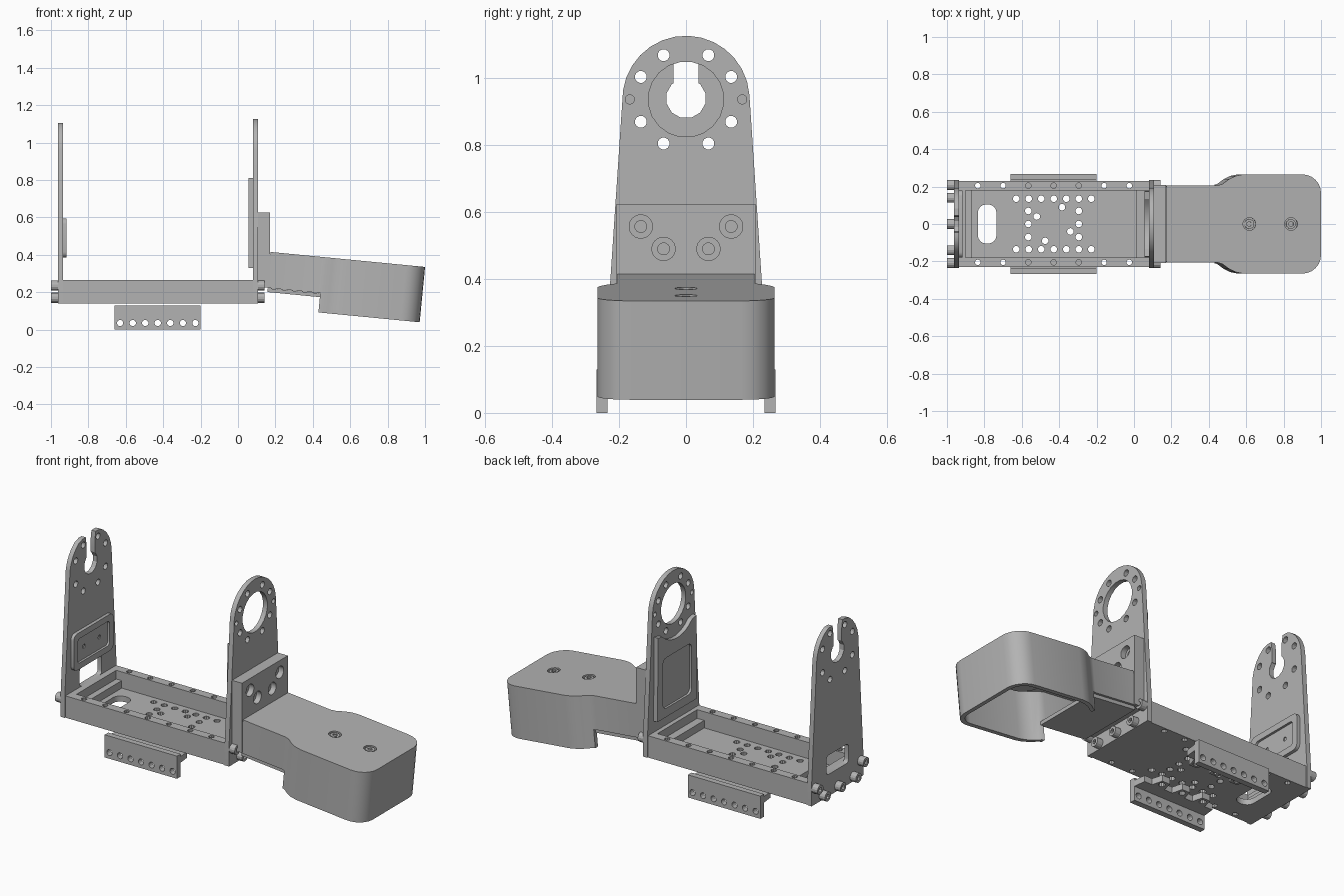
import bpy, bmesh
from math import sin, cos, pi, radians

if "Cube" in bpy.data.objects:
    bpy.data.objects.remove(bpy.data.objects["Cube"])

grey = bpy.data.materials.new("machined_grey")
grey.use_nodes = True
grey.diffuse_color = (0.45, 0.45, 0.45, 1)
grey.node_tree.nodes["Principled BSDF"].inputs["Base Color"].default_value = (0.45, 0.45, 0.45, 1)

# axis -> how a 2D outline point and a depth become a 3D point
PLACE = {"x": lambda p, d: (d, p[0], p[1]),
         "y": lambda p, d: (p[0], d, p[1]),
         "z": lambda p, d: (p[0], p[1], d)}


def solid(name, *prisms):
    """One object from prisms given as (outline, axis, low, high)."""
    bm = bmesh.new()
    for pts, axis, lo, hi in prisms:
        low = [bm.verts.new(PLACE[axis](p, lo)) for p in pts]
        high = [bm.verts.new(PLACE[axis](p, hi)) for p in pts]
        bm.faces.new(low)
        bm.faces.new(high)
        for i in range(len(pts)):
            j = (i + 1) % len(pts)
            bm.faces.new((low[i], low[j], high[j], high[i]))
    bmesh.ops.recalc_face_normals(bm, faces=bm.faces)
    mesh = bpy.data.meshes.new(name)
    bm.to_mesh(mesh)
    bm.free()
    mesh.materials.append(grey)
    obj = bpy.data.objects.new(name, mesh)
    bpy.context.collection.objects.link(obj)
    return obj


def cut(obj, *prisms):
    """Subtract non-overlapping prisms from an object."""
    cutter = solid("cutter", *prisms)
    cutter.hide_render = True
    mod = obj.modifiers.new("cut", "BOOLEAN")
    mod.operation, mod.solver, mod.object = "DIFFERENCE", "EXACT", cutter
    bpy.context.view_layer.objects.active = obj
    bpy.ops.object.modifier_apply(modifier=mod.name)
    bpy.data.objects.remove(cutter)


def circle(a, b, r, n=16):
    return [(a + r * cos(2 * pi * (i + .5) / n), b + r * sin(2 * pi * (i + .5) / n)) for i in range(n)]


def rect(a0, a1, b0, b1, r=0.0):
    if r == 0:
        return [(a0, b0), (a1, b0), (a1, b1), (a0, b1)]
    corners = [(a1 - r, b1 - r), (a0 + r, b1 - r), (a0 + r, b0 + r), (a1 - r, b0 + r)]
    return [(a + r * cos(pi / 2 * (k + i / 4)), b + r * sin(pi / 2 * (k + i / 4)))
            for k, (a, b) in enumerate(corners) for i in range(5)]


# Base channel with drilled floor and rims
row = [-0.63 + 0.067 * i for i in range(7)]
inner = [(-.565, .07), (-.52, .04), (-.385, .09), (-.295, .07), (-.565, 0)]
inner += [(-.86 - x, -y) for x, y in inner]
floor_holes = [(circle(x, y, .018, 10), "z", 0, .3)
               for x, y in inner + [(x, s * .135) for x in row for s in (1, -1)]]
base = solid("base_channel", (rect(-.936, .08, -.23, .23), "z", .14, .265))
cut(base, (rect(-.9, .055, -.18, .18), "z", .215, .3))
cut(base, (rect(-.865, .01, -.18, .18), "z", .172, .3))
cut(base, (rect(-.835, -.735, -.105, .105, .045), "z", 0, .3), *floor_holes)
cut(base, *[(circle(-.835 + .135 * i, s * .205, .015, 10), "z", 0, .3)
            for i in range(7) for s in (1, -1)])

# Mounting plate under the base, with toothed pads and drilled rails
plate = solid("mount_plate", (rect(-.66, -.2, -.235, .235), "z", .115, .14))
cut(plate, (circle(-.43, 0, .12, 24), "z", 0, .3), *floor_holes[10:])
for side, s in (("left", 1), ("right", -1)):
    edge = [(-.66, s * .235)]
    for i in range(7):
        x, depth = -.66 + .46 * i / 7, (.105 if i % 2 else .165)
        edge += [(x + .008, s * depth), (x + .058, s * depth)]
    pad = solid(side + "_mount_pad", (edge + [(-.2, s * .235)], "z", .08, .115))
    cut(pad, *[(circle(x, s * .135, .018, 10), "z", 0, .2) for x in row[1::2]])
    rail = solid(side + "_rail", (rect(-.66, -.2, 0, .13), "y", *sorted((s * .235, s * .268))))
    cut(rail, *[(circle(x, .035, .017, 12), "y", -.3, .3) for x in row])


# Upright end plates
def upright(top):
    arc = [(.19 * cos(radians(a)), min(top, .937 + .19 * sin(radians(a)))) for a in range(4, 180, 12)]
    return [(-.235, .14), (.235, .14), (.235, .265)] + arc + [(-.235, .265)]


ring = [(circle(s * y, .937 + t * z, .018, 12), "x", -2, 2)
        for y, z in ((.067, .132), (.135, .067)) for s in (1, -1) for t in (1, -1)]
side_screws = [(circle(s * .168, .937, .014, 12), "x", -2, 2) for s in (1, -1)]

far = solid("slotted_upright", (upright(1.105), "x", -.963, -.936))
cut(far, (circle(0, .94, .06, 12), "x", -2, 0), (rect(-.1, .1, .265, .375, .02), "x", -2, 0), *ring)
cut(far, ([(-.038, .95), (.038, .95), (.038, 1.06), (.06, 1.2), (-.06, 1.2), (-.038, 1.06)], "x", -2, 0))
far_pad = solid("slotted_upright_pad", (rect(-.18, .18, .385, .595, .03), "x", -.938, -.917))
cut(far_pad, (rect(-.145, .145, .42, .56, .02), "x", -.93, 0))
cut(far_pad, *[(circle(s * .07, .49, .012, 10), "x", -2, 0) for s in (1, -1)])

near = solid("ring_upright", (upright(1.2), "x", .08, .108))
cut(near, (circle(0, .937, .113, 20), "x", -2, 2), *ring, *side_screws)
# Inner pad with a concave top that follows the ring hole
dip = [(.19 * cos(radians(a)), .937 + .19 * sin(radians(a))) for a in range(-45, -136, -10)]
near_pad = solid("ring_upright_pad",
                 ([(-.18, .33), (.18, .33), (.175, .81)] + dip + [(-.175, .81)], "x", .055, .082))
cut(near_pad, (rect(-.13, .13, .38, .67, .03), "x", 0, .068))

# Arm bracket with four counterbored holes
bracket_holes = [(s * y, z) for y, z in ((.135, .557), (.067, .49)) for s in (1, -1)]
bracket = solid("arm_bracket", (rect(-.208, .208, .225, .625), "x", .108, .171))
cut(bracket, *[(circle(y, z, .035, 20), "x", .14, .3) for y, z in bracket_holes])
cut(bracket, *[(circle(y, z, .018, 12), "x", .12, .3) for y, z in bracket_holes])

# Socket bolts through both uprights into the base
for name, lo, hi, mouth in (("slotted_end_bolt", -1.0, -.96, (-1.1, -.98)),
                            ("ring_end_bolt", .105, .143, (.125, .3))):
    spots = [(s * y, z) for y, z in ((.208, .235), (.14, .17)) for s in (1, -1)] + [(0, .17)]
    for y, z in spots:
        bolt = solid(name, (circle(y, z, .027, 14), "x", lo, hi))
        cut(bolt, (circle(y, z, .013, 6), "x", *mouth))


# Tilted hollow arm: narrow neck widening into a rounded head, open below
def arm_outline(d):
    half = [(d, .205 - d), (.27, .205 - d), (.30, .214 - d), (.335, .24 - d), (.37, .257 - d), (.41, .265 - d)]
    r = .1 - d
    half += [(.729 + r * sin(radians(a)), .165 + r * cos(radians(a))) for a in range(0, 91, 15)]
    return half + [(u, -y) for u, y in reversed(half)]


screws = (.444, .668)
arm = solid("arm_shell", (arm_outline(0), "z", -.297, 0))
cut(arm, (arm_outline(.025), "z", -.5, -.025))
cut(arm, (rect(-.2, .285, -.4, .4), "z", -.5, -.193))
cut(arm, *[(circle(u, 0, .034, 20), "z", -.012, .1) for u in screws])
arm_parts = [arm,
             solid("neck_cover", (rect(.003, .3, -.195, .195), "z", -.215, -.195)),
             solid("neck_root", (rect(-.02, .03, -.2, .2), "z", -.19, -.012)),
             solid("head_boss", (circle(.556, 0, .09, 24), "z", -.13, -.02))]
for u in screws:
    screw = solid("arm_screw", (circle(u, 0, .026, 16), "z", -.02, -.004))
    cut(screw, (circle(u, 0, .014, 6), "z", -.014, .1))
    arm_parts.append(screw)
for part in arm_parts:
    part.location = (.175, 0, .415)
    part.rotation_euler = (0, radians(5.55), 0)

# Smooth rounded surfaces, keep edges crisp
bpy.ops.object.select_all(action="DESELECT")
for obj in bpy.context.collection.objects:
    if obj.type == "MESH" and obj.data.materials and obj.data.materials[0] == grey:
        obj.select_set(True)
        bpy.context.view_layer.objects.active = obj
bpy.ops.object.shade_smooth_by_angle(angle=radians(25))
